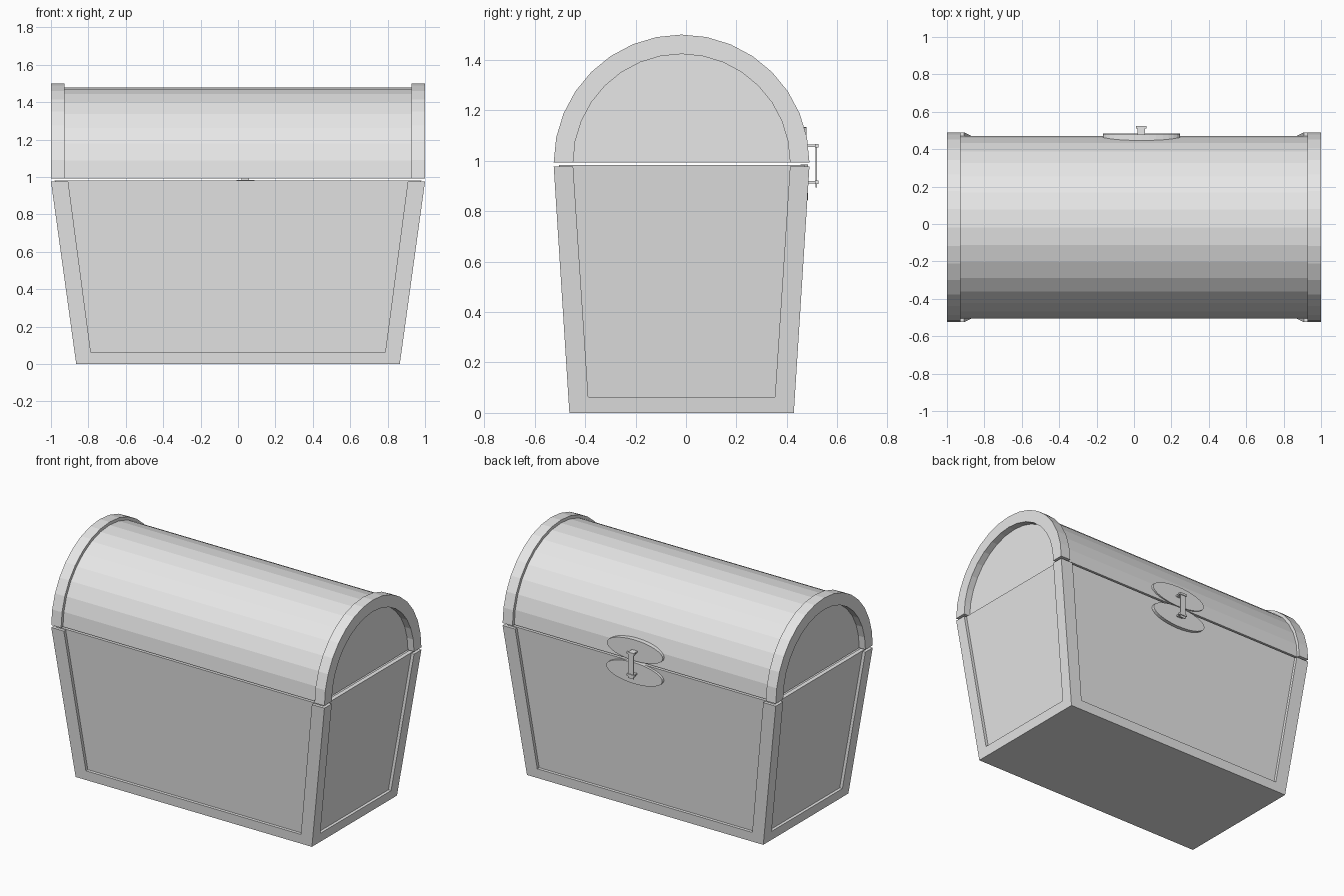
import bpy, bmesh, math
from mathutils import Vector

if "Cube" in bpy.data.objects:
    bpy.data.objects.remove(bpy.data.objects["Cube"])

YC = -0.0175          # chest centre in y
TOP = 0.977           # height of the base frame
LID_Z = 0.993         # springing line of the lid
XB, XT = 0.865, 1.0   # half length at bottom / top
WB, WT = 0.445, 0.507 # half width at bottom / top
RECESS = 0.02

grey = bpy.data.materials.new("plain_grey")
grey.diffuse_color = (0.8, 0.8, 0.8, 1)
grey.use_nodes = True
grey.node_tree.nodes["Principled BSDF"].inputs["Base Color"].default_value = grey.diffuse_color


def finish(name, bm):
    bmesh.ops.recalc_face_normals(bm, faces=bm.faces)
    mesh = bpy.data.meshes.new(name)
    bm.to_mesh(mesh)
    bm.free()
    mesh.materials.append(grey)
    obj = bpy.data.objects.new(name, mesh)
    bpy.context.collection.objects.link(obj)
    return obj


def prism(name, outline, vec):
    """Extrude a closed 3D outline along a vector."""
    bm = bmesh.new()
    face = bm.faces.new([bm.verts.new(p) for p in outline])
    res = bmesh.ops.extrude_face_region(bm, geom=[face], use_keep_orig=True)
    moved = [v for v in res["geom"] if isinstance(v, bmesh.types.BMVert)]
    bmesh.ops.translate(bm, verts=moved, vec=Vector(vec))
    return finish(name, bm)


def box(name, x, y, z):
    return prism(name, [(x[0], y[0], z[0]), (x[1], y[0], z[0]),
                        (x[1], y[1], z[0]), (x[0], y[1], z[0])], (0, 0, z[1] - z[0]))


def arc(radius, x):
    """Half circle from front to back, 16 segments."""
    return [(x, YC - radius * math.cos(math.pi * i / 16),
             LID_Z + radius * math.sin(math.pi * i / 16)) for i in range(17)]


# Tapered hollow box
bm = bmesh.new()
rings = []
core_top = TOP + 0.005
for z, hx, hy in ((0, XB, WB), (core_top, XT, WT)):
    hx, hy = hx - RECESS, hy - RECESS
    rings.append([bm.verts.new((sx * hx, YC + sy * hy, z))
                  for sx, sy in ((-1, -1), (1, -1), (1, 1), (-1, 1))])
bm.faces.new(rings[0])
lid_face = bm.faces.new(rings[1])
for i in range(4):
    j = (i + 1) % 4
    bm.faces.new((rings[0][i], rings[0][j], rings[1][j], rings[1][i]))
bmesh.ops.recalc_face_normals(bm, faces=bm.faces)
bmesh.ops.inset_region(bm, faces=[lid_face], thickness=0.04)
floor = bmesh.ops.extrude_face_region(bm, geom=[lid_face])
floor_verts = [v for v in floor["geom"] if isinstance(v, bmesh.types.BMVert)]
bmesh.ops.delete(bm, geom=[lid_face], context="FACES_ONLY")
for v in floor_verts:
    v.co = (v.co.x * 0.87, YC + (v.co.y - YC) * 0.87, 0.04)
finish("box_body", bm)


# Raised U-shaped frames on the four sides: (half span, height) outlines
def u_outline(bottom, top, in_bottom, in_top):
    half = [(top, TOP), (in_top, TOP), (in_bottom, 0.063)]
    return ([(-bottom, 0), (bottom, 0)] + half
            + [(-a, z) for a, z in reversed(half)])


for s, label in ((-1, "front"), (1, "back")):
    pts = [(a, YC + s * (WB + (WT - WB) * z / TOP), z)
           for a, z in u_outline(XB, XT, 0.787, 0.908)]
    prism(label + "_frame", pts, (0, -s * RECESS, 0))
for s, label in ((-1, "left"), (1, "right")):
    pts = [(s * (XB + (XT - XB) * z / TOP), YC + a, z)
           for a, z in u_outline(WB, WT, 0.37, 0.43)]
    prism(label + "_frame", pts, (-s * RECESS, 0, 0))

# Barrel lid with recessed ends and arched rims
prism("lid_barrel", arc(0.487, -0.94) + arc(0.455, -0.94)[::-1], (1.88, 0, 0))
for s, label in ((-1, "left"), (1, "right")):
    prism(label + "_lid_panel", arc(0.45, s * 0.955), (-s * 0.03, 0, 0))
    prism(label + "_lid_rim", arc(WT, s) + arc(0.43, s)[::-1], (-s * 0.072, 0, 0))

# Oval latch plates on the back
LX = 0.04
for label, z, y0, y1 in (("upper", 1.063, 0.44, 0.478), ("lower", 0.915, 0.455, 0.484)):
    oval = [(LX + 0.205 * math.cos(math.tau * i / 32), y0,
             z + 0.07 * math.sin(math.tau * i / 32)) for i in range(32)]
    prism(label + "_latch_plate", oval, (0, y1 - y0, 0))

# Latch staples with wider heads, and the hasp bar between them
for label, z in (("upper", 1.06), ("lower", 0.915)):
    box(label + "_staple", (LX - 0.02, LX + 0.02), (0.46, 0.515), (z - 0.005, z + 0.005))
    box(label + "_staple_head", (LX - 0.028, LX + 0.028), (0.511, 0.525), (z - 0.007, z + 0.007))
box("hasp_bar", (LX - 0.02, LX + 0.02), (0.514, 0.52), (0.893, 1.06))
